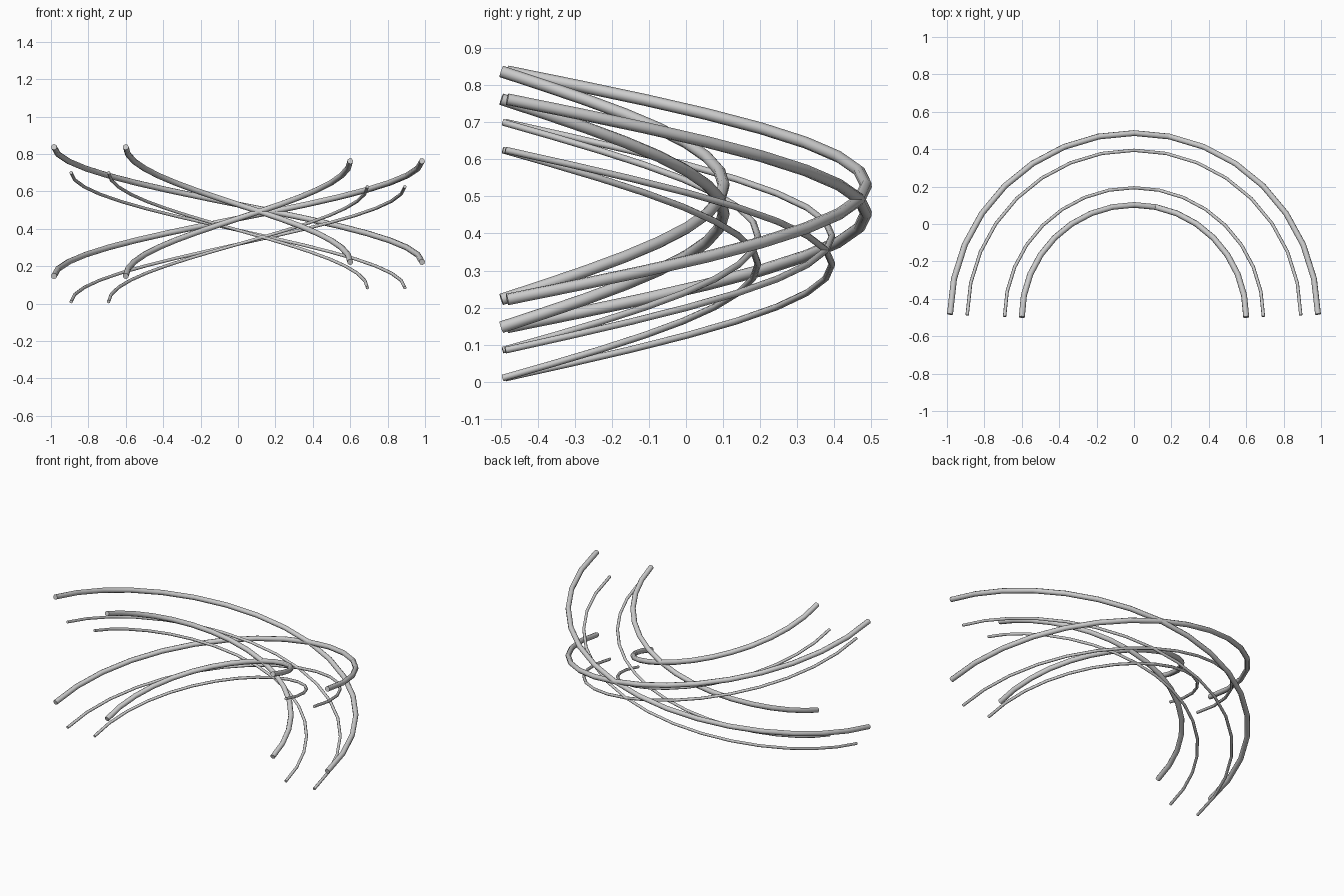
import bpy
from math import sin, cos, pi, radians

if "Cube" in bpy.data.objects:
    bpy.data.objects.remove(bpy.data.objects["Cube"])

SEGMENTS = 16      # straight pieces per half turn
RISE = 0.615       # height gained over half a turn
CENTRE_Y = -0.498


def helical_rail(name, radius, tube, z_left, rise, trim):
    """Half-turn helical tube from the left end over the back to the right end."""
    curve = bpy.data.curves.new(name, 'CURVE')
    curve.dimensions = '3D'
    curve.bevel_depth = tube
    curve.bevel_resolution = 2
    curve.use_fill_caps = True
    spline = curve.splines.new('POLY')
    spline.points.add(SEGMENTS)
    for i, p in enumerate(spline.points):
        f = i / SEGMENTS
        a = trim + (pi - 2 * trim) * f
        p.co = (-radius * cos(a), CENTRE_Y + radius * sin(a), z_left + rise * f, 1)
    obj = bpy.data.objects.new(name, curve)
    bpy.context.collection.objects.link(obj)
    # turn the curve into a mesh
    bpy.ops.object.select_all(action='DESELECT')
    obj.select_set(True)
    bpy.context.view_layer.objects.active = obj
    bpy.ops.object.convert(target='MESH')
    bpy.ops.object.shade_smooth_by_angle(angle=radians(50))


# name, plan radius, tube radius, height of lower left end, end trim angle
rails = [
    ("outer_handrail", 0.984, 0.016, 0.147, 0.016),
    ("outer_lower_rail", 0.892, 0.009, 0.010, 0.012),
    ("inner_lower_rail", 0.692, 0.009, 0.010, 0.005),
    ("inner_handrail", 0.600, 0.016, 0.147, 0.0),
]

# each rail exists once climbing and once descending to the right
for name, radius, tube, z0, trim in rails:
    helical_rail(name + "_rising", radius, tube, z0, RISE, trim)
    helical_rail(name + "_falling", radius, tube, z0 + 0.69, -RISE, trim)
